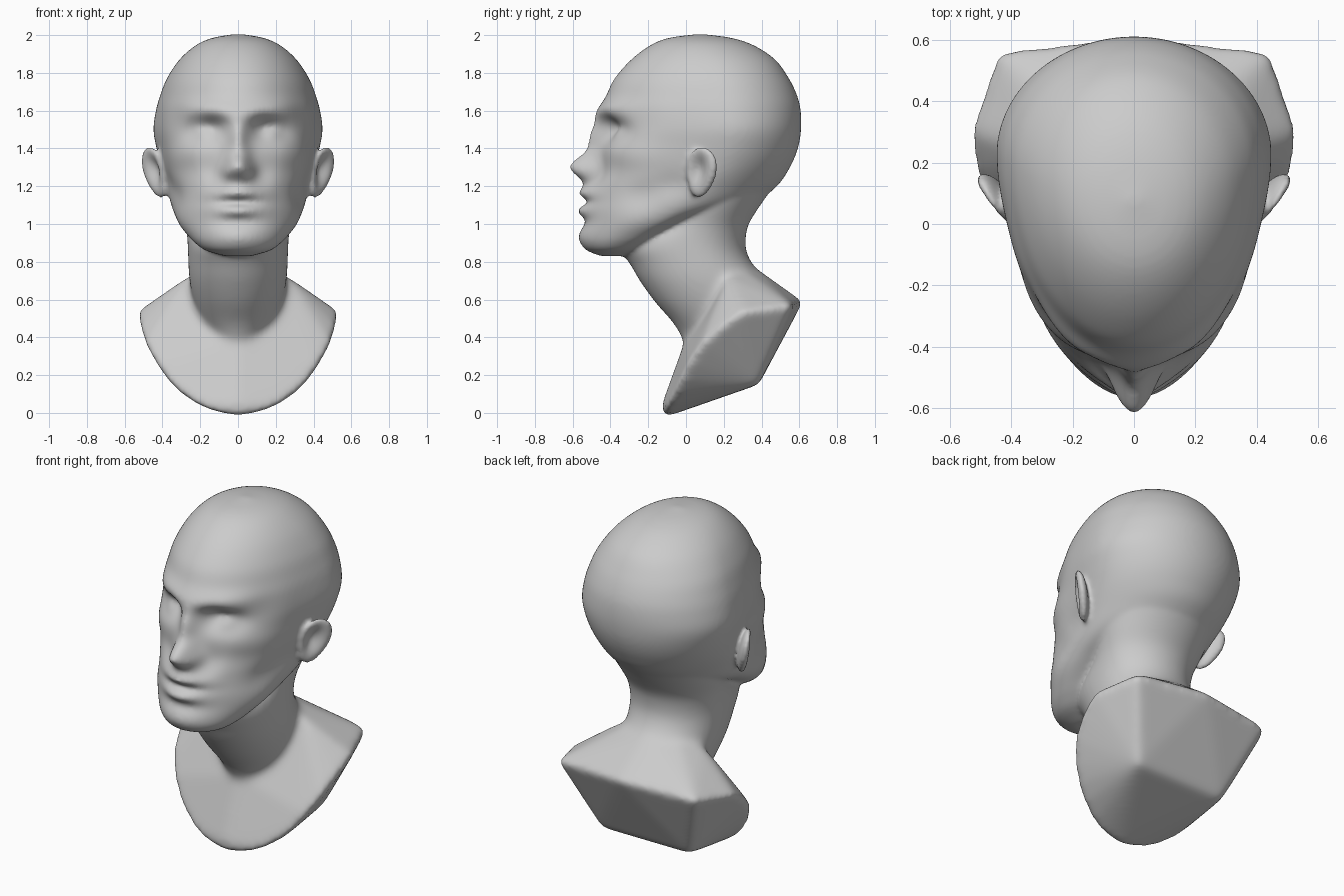
import bpy, bmesh
from math import sin, cos, pi, exp, radians
from mathutils import Vector, Euler

if "Cube" in bpy.data.objects:
    bpy.data.objects.remove(bpy.data.objects["Cube"])


def make_object(name, bm):
    bmesh.ops.recalc_face_normals(bm, faces=bm.faces)
    me = bpy.data.meshes.new(name)
    bm.to_mesh(me)
    bm.free()
    ob = bpy.data.objects.new(name, me)
    bpy.context.collection.objects.link(ob)
    return ob


def smooth_rows(rows, sub):
    """Catmull-Rom interpolation of section rows."""
    out, n = [], len(rows)
    for i in range(n - 1):
        p = [Vector(rows[min(max(i + k, 0), n - 1)]) for k in (-1, 0, 1, 2)]
        for j in range(sub):
            t = j / sub
            out.append(0.5 * (2 * p[1] + (p[2] - p[0]) * t
                              + (2 * p[0] - 5 * p[1] + 4 * p[2] - p[3]) * t * t
                              + (3 * p[1] - p[0] - 3 * p[2] + p[3]) * t ** 3))
    out.append(Vector(rows[-1]))
    return out


def gauss(u, v, su, sv):
    return exp(-0.5 * ((u / su) ** 2 + (v / sv) ** 2))


def loft(name, rows, seg, sub, front=(), side=()):
    """Rows: z, front y, back y, half width, y of widest point."""
    bm = bmesh.new()
    rings = []
    for z, f, b, w, m in smooth_rows([Vector(r) for r in rows], sub):
        ring = []
        for k in range(seg):
            c, s = cos(2 * pi * k / seg), sin(2 * pi * k / seg)
            x, y = w * c, m + s * ((m - f) if s < 0 else (b - m))
            dx = dy = 0
            if s < 0:
                for fx, fz, sx, sz, amt in front:
                    g = gauss(x - fx, z - fz, sx, sz)
                    if fx:
                        g += gauss(x + fx, z - fz, sx, sz)
                    dy += amt * g * min(1, -1.5 * s)
            for fy, fz, sy, sz, amt in side:
                dx += amt * c * gauss(y - fy, z - fz, sy, sz)
            ring.append(bm.verts.new((x + dx, y + dy, z)))
        rings.append(ring)
    for a, b in zip(rings, rings[1:]):
        for k in range(seg):
            j = (k + 1) % seg
            bm.faces.new((a[k], a[j], b[j], b[k]))
    bm.faces.new(rings[0])
    bm.faces.new(rings[-1])
    return make_object(name, bm)


def fuse(parts, name, voxel, iterations):
    """Join parts into one voxel-remeshed, softened surface."""
    bpy.ops.object.select_all(action='DESELECT')
    for ob in parts:
        ob.select_set(True)
    bpy.context.view_layer.objects.active = parts[0]
    bpy.ops.object.join()
    ob = parts[0]
    ob.name = name
    remesh = ob.modifiers.new("fuse", 'REMESH')
    remesh.mode = 'VOXEL'
    remesh.voxel_size = voxel
    remesh.use_smooth_shade = True
    soft = ob.modifiers.new("soften", 'SMOOTH')
    soft.factor = .5
    soft.iterations = iterations
    for mod in ("fuse", "soften"):
        bpy.ops.object.modifier_apply(modifier=mod)
    return ob


# Head: skull and jaw sections
head_rows = [
    (.83, -.45, -.32, .07, -.38), (.86, -.52, -.22, .17, -.36),
    (.90, -.545, -.13, .225, -.32), (.95, -.55, -.06, .268, -.25),
    (1.02, -.54, .08, .318, -.14), (1.10, -.535, .34, .356, -.04),
    (1.20, -.52, .48, .385, .04), (1.30, -.475, .55, .408, .15),
    (1.40, -.46, .592, .433, .20), (1.50, -.46, .609, .449, .22),
    (1.60, -.46, .607, .436, .21), (1.68, -.422, .588, .413, .20),
    (1.77, -.378, .545, .377, .18), (1.87, -.29, .472, .31, .14),
    (1.945, -.19, .36, .225, .10), (1.985, -.09, .24, .135, .08),
    (2.005, .06, .09, .02, .075)]
# Face features pushed along y: x, z, widths, amount
face = [
    (.08, 1.585, .05, .03, -.013),    # inner brow
    (.20, 1.61, .07, .032, -.018),    # outer brow
    (.13, 1.505, .048, .045, .072),   # inner eye socket
    (.225, 1.495, .055, .045, .04),   # outer eye socket
    (.175, 1.48, .036, .024, -.024),  # eyelid
    (0, 1.45, .036, .07, -.055),      # nose bridge
    (.026, 1.305, .03, .05, -.098),   # nose tip
    (.064, 1.28, .024, .028, -.034),  # nostril wing
    (.13, 1.25, .04, .05, .018),      # fold beside the nose
    (0, 1.165, .08, .022, -.036),     # upper lip
    (0, 1.118, .09, .013, .022),      # mouth line
    (0, 1.068, .075, .022, -.036),    # lower lip
    (0, 1.01, .08, .022, .012),       # dip under the lip
    (0, .925, .10, .04, -.018),       # chin
    (.24, 1.18, .06, .06, .014),      # cheek hollow, front
    (.25, 1.38, .06, .06, -.02)]      # cheekbone, front
# Side features pushed along x: y, z, widths, amount
sides = [
    (-.28, 1.35, .10, .07, .025),     # cheekbone, side
    (-.07, 1.21, .08, .05, -.022),    # cheek hollow near the ear
    (-.24, 1.16, .09, .06, -.025),    # cheek hollow
    (-.28, 1.02, .10, .07, .012),     # jaw
    (-.02, 1.50, .12, .13, -.012),    # flat side of the skull
    (-.24, 1.57, .07, .07, -.012)]    # temple
head = loft("head", head_rows, 192, 9, face, sides)

# Neck
neck = loft("neck", [
    (.30, .03, .35, .06, .15), (.37, -.01, .42, .125, .20),
    (.47, -.065, .45, .195, .20), (.59, -.168, .45, .235, .15),
    (.705, -.25, .415, .258, .10), (.80, -.305, .345, .264, .07),
    (.87, -.36, .317, .266, .06), (.93, -.33, .317, .27, .07),
    (1.0, -.18, .332, .28, .09), (1.1, -.09, .395, .31, .12),
    (1.2, -.04, .46, .33, .15), (1.3, .02, .48, .31, .18)], 64, 6)

# Shoulders and chest, cut flat at the back and below
bm = bmesh.new()
for x, y, z in [(0, -.115, -.024), (.10, -.118, -.006), (.20, -.105, .032), (.30, -.07, .098),
                (.38, -.03, .18), (.44, .01, .265), (.495, .08, .365), (.525, .18, .455),
                (.538, .3, .535), (0, -.13, .045), (0, -.025, .33), (0, -.005, .39),
                (.45, .565, .57), (0, .62, .59), (.29, .385, .15), (0, .385, .15),
                (.27, .22, .72), (.18, .32, .75), (0, .36, .775)]:
    for s in ((1, -1) if x else (1,)):
        bm.verts.new((s * x, y, z))
bmesh.ops.convex_hull(bm, input=bm.verts)
bmesh.ops.delete(bm, geom=[v for v in bm.verts if not v.link_faces], context='VERTS')
body = fuse([make_object("shoulders", bm), neck], "shoulders_and_neck", .015, 26)


# Ears: dished, tilted discs with a narrower lobe
def ear(name, sign):
    bm = bmesh.new()
    bmesh.ops.create_uvsphere(bm, u_segments=48, v_segments=32, radius=1)
    rot = Euler((radians(-17), radians(10), radians(-32))).to_matrix()
    for v in bm.verts:
        x, y, z = v.co
        if x > 0:
            x -= 1.5 * x * gauss(y + .2, z - .1, .42, .48)
        p = rot @ Vector((x * .038, y * (.09 + .02 * z), z * .142))
        p += Vector((.442, .08, 1.272))
        v.co = (sign * p.x, p.y, p.z)
    return make_object(name, bm)


# Fuse everything into one smooth sculpted surface
fuse([head, body, ear("ear_right", 1), ear("ear_left", -1)], "head_bust", .012, 9)
